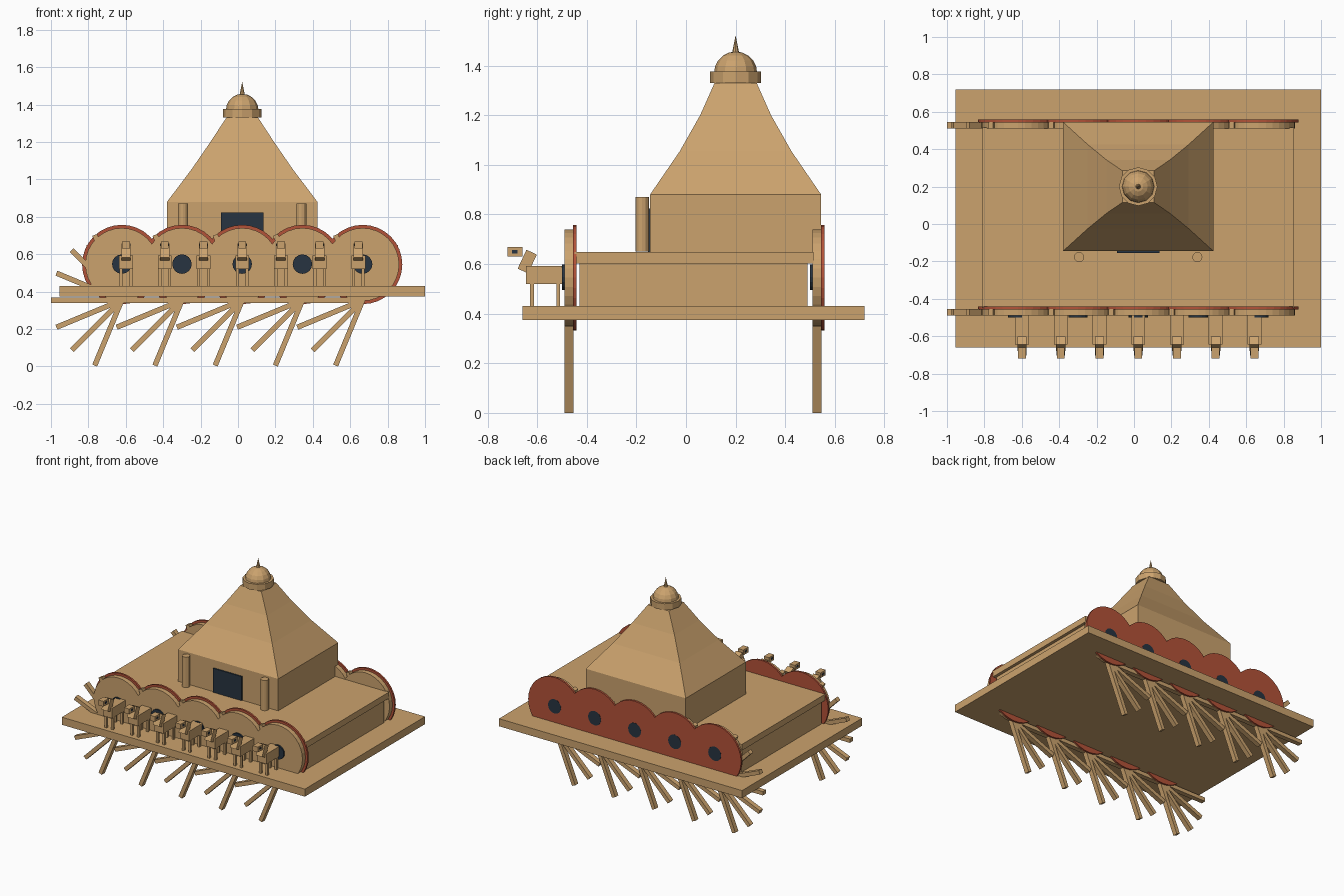
import bpy, bmesh, math
from mathutils import Matrix, Vector

if "Cube" in bpy.data.objects:
    bpy.data.objects.remove(bpy.data.objects["Cube"])


def material(name, rgb):
    m = bpy.data.materials.new(name)
    m.diffuse_color = (*rgb, 1)
    m.use_nodes = True
    m.node_tree.nodes["Principled BSDF"].inputs["Base Color"].default_value = m.diffuse_color
    return m


STONE = material("sandstone", (0.60, 0.365, 0.155))
RED = material("rim red", (0.45, 0.085, 0.04))
DARK = material("dark slate", (0.02, 0.034, 0.053))
CX, CY = 0.0225, 0.20  # tower axis


def finish(bm, name, mat):
    me = bpy.data.meshes.new(name)
    bm.to_mesh(me)
    bm.free()
    ob = bpy.data.objects.new(name, me)
    me.materials.append(mat)
    bpy.context.collection.objects.link(ob)
    return ob


def add_box(bm, x0, x1, y0, y1, z0, z1, turn=None):
    size = Matrix.Diagonal((x1 - x0, y1 - y0, z1 - z0, 1))
    move = Matrix.Translation(((x0 + x1) / 2, (y0 + y1) / 2, (z0 + z1) / 2))
    bmesh.ops.create_cube(bm, size=1, matrix=move @ (turn or Matrix()) @ size)


def box(name, mat, *dims):
    bm = bmesh.new()
    add_box(bm, *dims)
    return finish(bm, name, mat)


def cyl(name, mat, x, y, z, r1, r2, depth, sides, lying=False):
    """Cone or cylinder centred at x, y, z; lying ones run along y."""
    bm = bmesh.new()
    rot = Matrix.Rotation(math.pi / 2, 4, 'X') if lying else Matrix()
    bmesh.ops.create_cone(bm, cap_ends=True, segments=sides, radius1=r1, radius2=r2,
                          depth=depth, matrix=Matrix.Translation((x, y, z)) @ rot)
    return finish(bm, name, mat)


# Platform
box("base_slab", STONE, -0.955, 1.0, -0.66, 0.72, 0.375, 0.43)
box("platform_body", STONE, CX - 0.81, CX + 0.81, -0.43, 0.49, 0.43, 0.603)
box("platform_top", STONE, CX - 0.832, CX + 0.832, -0.45, 0.515, 0.603, 0.648)

# Tower: stacked rectangles (z, half width, half depth)
bm = bmesh.new()
rings = []
for z, hx, hy in [(0.648, 0.402, 0.345), (0.88, 0.402, 0.345), (1.055, 0.27, 0.225),
                  (1.2, 0.17, 0.143), (1.33, 0.085, 0.085)]:
    rings.append([bm.verts.new((CX + sx * hx, CY + sy * hy, z))
                  for sx, sy in ((-1, -1), (1, -1), (1, 1), (-1, 1))])
for a, b in zip(rings, rings[1:]):
    for i in range(4):
        j = (i + 1) % 4
        bm.faces.new((a[i], a[j], b[j], b[i]))
bm.faces.new(rings[0][::-1])
bm.faces.new(rings[-1])
finish(bm, "tower", STONE)

# Crown of the tower
cyl("collar", STONE, CX, CY, 1.353, 0.103, 0.103, 0.045, 12)
bm = bmesh.new()
bmesh.ops.create_uvsphere(bm, u_segments=12, v_segments=10, radius=0.087,
                          matrix=Matrix.Translation((CX, CY, 1.37)))
finish(bm, "dome", STONE)
cyl("spire", STONE, CX, CY, 1.485, 0.015, 0, 0.075, 8)

# Entrance
box("door", DARK, -0.092, 0.137, -0.154, -0.144, 0.648, 0.823)
for x in (CX - 0.316, CX + 0.316):
    cyl("pillar", STONE, x, -0.177, 0.76, 0.027, 0.027, 0.22, 12)

# Wheels: front row, repeated one unit further back
for y in (-0.49, 0.51):
    for i in range(5):
        x = CX + (i - 2) * 0.322
        cyl("wheel_disc", STONE, x, y + 0.018, 0.545, 0.195, 0.195, 0.036, 32, True)
        cyl("wheel_rim", RED, x, y + 0.041, 0.545, 0.212, 0.212, 0.014, 32, True)
        cyl("wheel_hub", DARK, x, y + 0.0195, 0.547, 0.052, 0.052, 0.059, 16, True)
        # Spokes fan out to the left from a point below the hub
        bm = bmesh.new()
        for k in range(-3, 4):
            a = k * math.pi / 8
            mid = Vector((x, y + 0.018, 0.358)) + Vector((-math.cos(a), 0, math.sin(a))) * 0.189
            bmesh.ops.create_cube(bm, size=1, matrix=Matrix.Translation(mid)
                                  @ Matrix.Rotation(a, 4, 'Y')
                                  @ Matrix.Diagonal((0.378, 0.035, 0.028, 1)))
        bmesh.ops.translate(bm, verts=bm.verts, vec=(0, 0, -0.004))
        finish(bm, "spokes", STONE)

# Seven horses with small dark eye plates
for i in range(7):
    x = CX + (i - 3) * 0.207
    bm = bmesh.new()
    add_box(bm, x - 0.037, x + 0.037, -0.645, -0.49, 0.52, 0.593)
    add_box(bm, x - 0.025, x + 0.025, -0.663, -0.617, 0.568, 0.652,
            Matrix.Rotation(math.radians(-25), 4, 'X'))
    add_box(bm, x - 0.021, x + 0.021, -0.72, -0.66, 0.63, 0.668)
    for sx in (-0.026, 0.026):
        for ly in (-0.62, -0.515):
            add_box(bm, x + sx - 0.008, x + sx + 0.008, ly - 0.008, ly + 0.008, 0.43, 0.52)
    finish(bm, "horse", STONE)
    for side in (-1, 1):
        e = x + side * 0.0215
        box("horse_eye", DARK, e - 0.0015, e + 0.0015, -0.702, -0.68, 0.643, 0.656)
